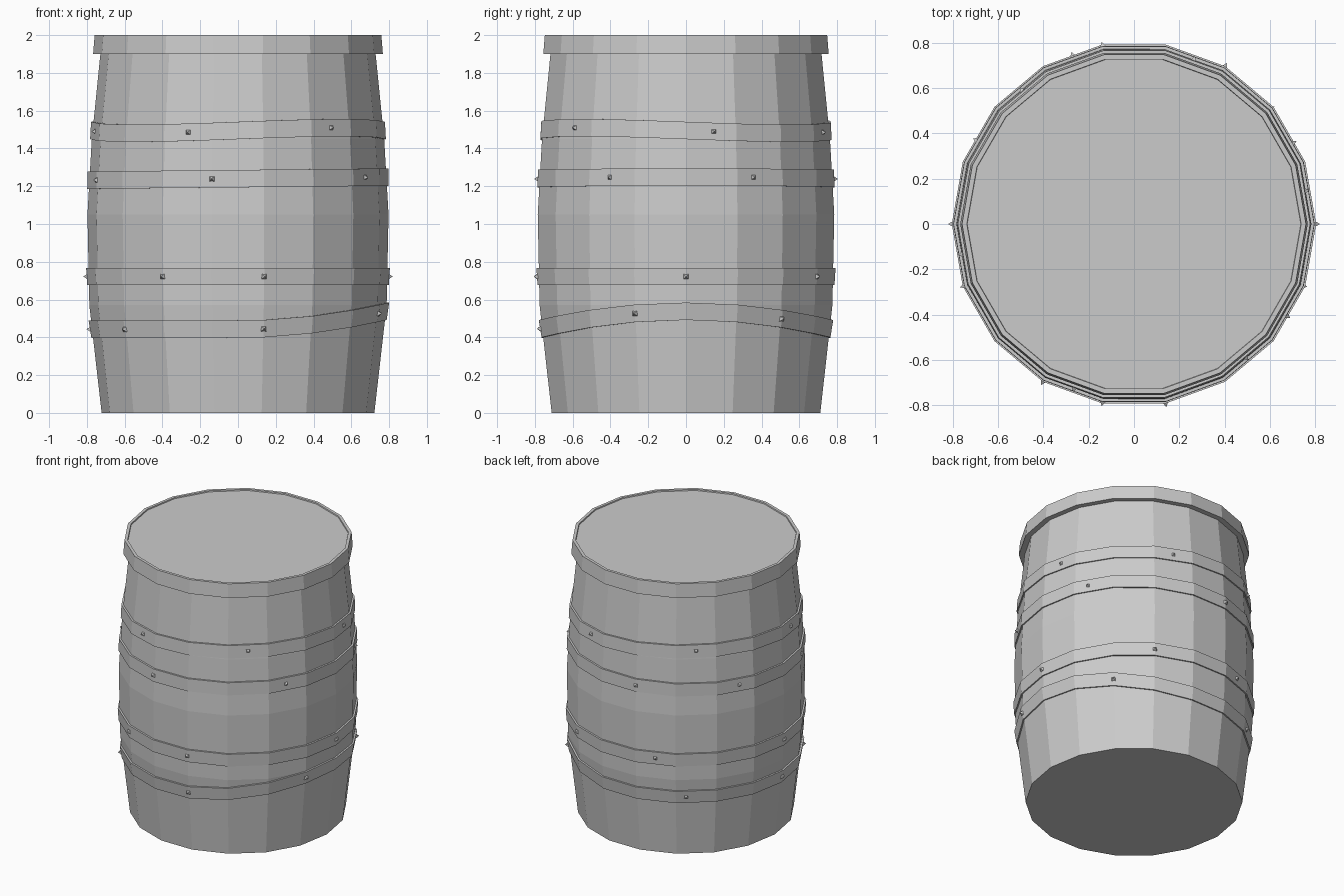
import bpy, bmesh
from math import sin, cos, radians, pi
from mathutils import Matrix, Vector

if "Cube" in bpy.data.objects:
    bpy.data.objects.remove(bpy.data.objects["Cube"])

SIDES = 18
BODY = [(0.0, 0.722), (0.57, 0.787), (1.05, 0.797), (1.45, 0.774), (1.985, 0.72)]


def body_radius(z):
    for (z0, r0), (z1, r1) in zip(BODY, BODY[1:]):
        if z <= z1:
            return r0 + (r1 - r0) * (z - z0) / (z1 - z0)
    return BODY[-1][1]


def finish(bm, name):
    bmesh.ops.recalc_face_normals(bm, faces=bm.faces)
    mesh = bpy.data.meshes.new(name)
    bm.to_mesh(mesh)
    bm.free()
    obj = bpy.data.objects.new(name, mesh)
    bpy.context.collection.objects.link(obj)
    return obj


def lathe(name, profile_at, closed=False):
    """Loft rings around z; profile_at(angle) gives (radius, height) points."""
    bm = bmesh.new()
    cols = []
    for i in range(SIDES):
        a = 2 * pi * i / SIDES
        cols.append([bm.verts.new((r * cos(a), r * sin(a), z)) for r, z in profile_at(a)])
    n = len(cols[0])
    for i in range(SIDES):
        c, d = cols[i], cols[(i + 1) % SIDES]
        for j in range(n if closed else n - 1):
            k = (j + 1) % n
            bm.faces.new((c[j], d[j], d[k], c[k]))
    if not closed:
        bm.faces.new([c[0] for c in cols])
        bm.faces.new([c[-1] for c in cols])
    return finish(bm, name)


# Bulging staves and the collar around the top
lathe("barrel_body", lambda a: [(r, z) for z, r in BODY])
lathe("lid", lambda a: [(0.745, 1.97), (0.745, 1.992)])
lathe("top_collar", lambda a: [(0.715, 1.90), (0.767, 1.90), (0.759, 2.0), (0.738, 2.0)], True)


# Hoops: middle height by angle, with rivet angles
HOOPS = {
    "bottom_hoop": (lambda a: 0.443 + 0.095 * max(0, cos(a)) ** 2, (40, 125, 180, 220, 280, 340)),
    "lower_hoop": (lambda a: 0.722, (0, 60, 110, 180, 240, 280)),
    "upper_hoop": (lambda a: 1.24 + 0.008 * cos(a), (27, 100, 152, 200, 260, 329)),
    "top_hoop": (lambda a: 1.495 - 0.015 * sin(2 * a), (11, 70, 130, 190, 250, 310)),
}


def hoop_profile(mid):
    def profile(a):
        lo, hi = mid(a) - 0.046, mid(a) + 0.046
        return [(body_radius(lo) - 0.02, lo), (body_radius(lo) + 0.009, lo),
                (body_radius(hi) + 0.013, hi), (body_radius(hi) - 0.02, hi)]
    return profile


for name, (mid, angles) in HOOPS.items():
    lathe(name, hoop_profile(mid), True)
    # Pyramid rivets pointing outwards, seated on the flat facets
    bm = bmesh.new()
    for deg in angles:
        a = radians(deg)
        z = mid(a)
        off = radians((deg % 20) - 10)
        r = (body_radius(z) + 0.01) * cos(pi / SIDES) / cos(off)
        m = (Matrix.Translation(Vector((r * cos(a), r * sin(a), z)))
             @ Matrix.Rotation(a, 4, 'Z') @ Matrix.Rotation(pi / 2, 4, 'Y')
             @ Matrix.Translation((0, 0, 0.005)) @ Matrix.Rotation(pi / 4, 4, 'Z'))
        bmesh.ops.create_cone(bm, cap_ends=True, segments=4, radius1=0.026,
                              radius2=0.0, depth=0.03, matrix=m)
    bmesh.ops.remove_doubles(bm, verts=bm.verts, dist=0.0001)
    finish(bm, name + "_rivets")
